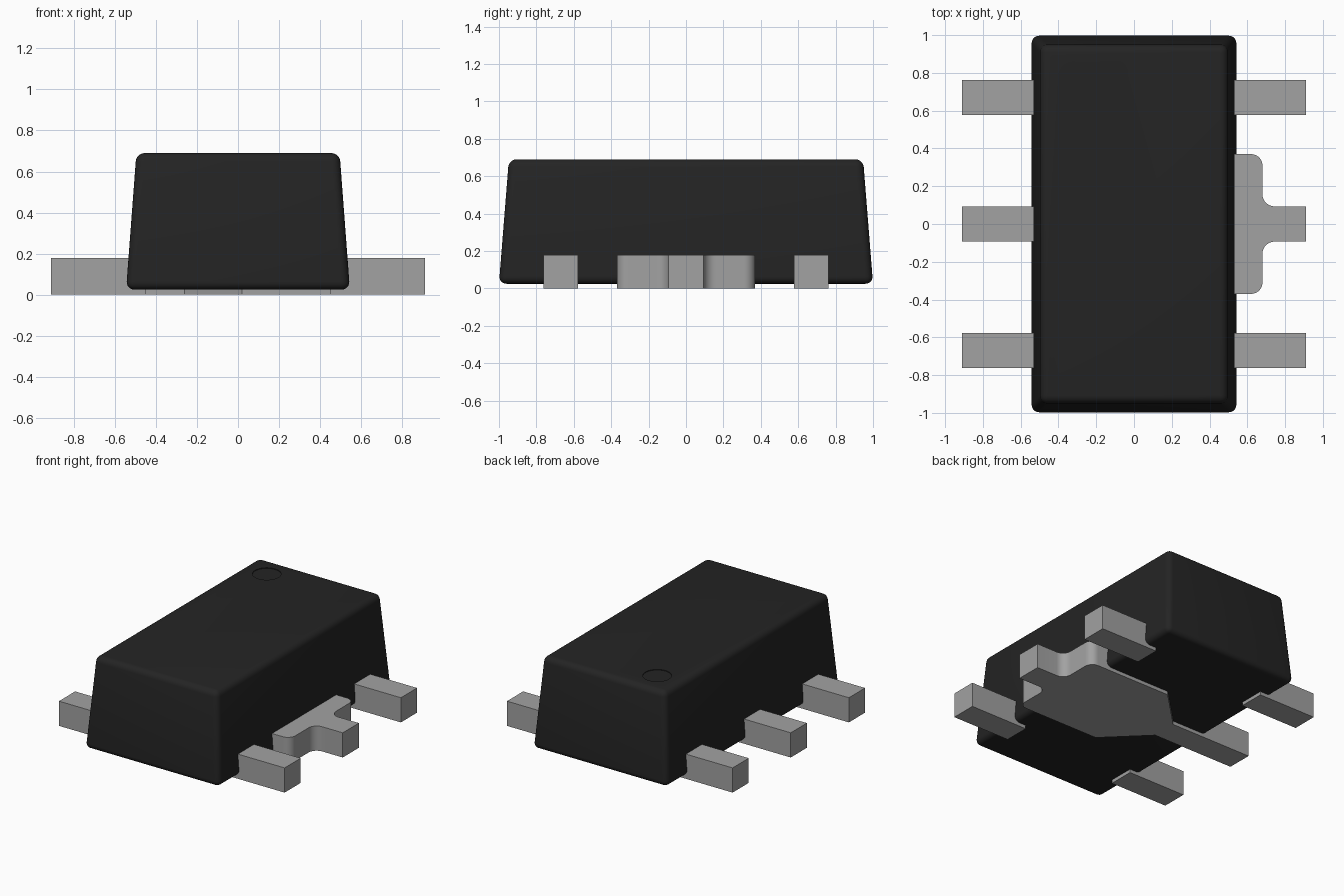
import bpy, bmesh, math

old = bpy.data.objects.get("Cube")
if old:
    bpy.data.objects.remove(old, do_unlink=True)


def material(name, rgb, rough):
    m = bpy.data.materials.new(name)
    m.use_nodes = True
    m.diffuse_color = (*rgb, 1)
    bsdf = m.node_tree.nodes["Principled BSDF"]
    bsdf.inputs["Base Color"].default_value = (*rgb, 1)
    bsdf.inputs["Roughness"].default_value = rough
    return m


plastic = material("black plastic", (0.0175, 0.0175, 0.0175), 0.6)
metal = material("grey metal", (0.36, 0.36, 0.36), 0.5)


def finish(bm, name, mat):
    bmesh.ops.recalc_face_normals(bm, faces=bm.faces)
    me = bpy.data.meshes.new(name)
    bm.to_mesh(me)
    bm.free()
    me.materials.append(mat)
    ob = bpy.data.objects.new(name, me)
    bpy.context.collection.objects.link(ob)
    return ob


def prism(name, outline, z0, z1, mat):
    """Extrude a flat xy outline from z0 up to z1."""
    bm = bmesh.new()
    face = bm.faces.new([bm.verts.new((x, y, z0)) for x, y in outline])
    up = bmesh.ops.extrude_face_region(bm, geom=[face])["geom"]
    verts = [g for g in up if isinstance(g, bmesh.types.BMVert)]
    bmesh.ops.translate(bm, verts=verts, vec=(0, 0, z1 - z0))
    return finish(bm, name, mat)


def arc(cx, cy, r, a0, a1, n=8):
    angles = [math.radians(a0 + (a1 - a0) * i / n) for i in range(n + 1)]
    return [(cx + r * math.cos(a), cy + r * math.sin(a)) for a in angles]


def activate(ob):
    bpy.ops.object.select_all(action='DESELECT')
    ob.select_set(True)
    bpy.context.view_layer.objects.active = ob


def smooth(ob, degrees=30):
    activate(ob)
    bpy.ops.object.shade_smooth_by_angle(angle=math.radians(degrees))


# Body: tapered block with rounded edges
BOTTOM, TOP = 0.025, 0.69
bm = bmesh.new()
bmesh.ops.create_cube(bm, size=2)
for v in bm.verts:
    hx, hy, z = (0.495, 0.947, TOP) if v.co.z > 0 else (0.545, 1.0, BOTTOM)
    v.co = (v.co.x * hx, v.co.y * hy, z)
body = finish(bm, "body", plastic)
bevel = body.modifiers.new("rounded edges", 'BEVEL')
bevel.width = 0.04
bevel.segments = 5

# Shallow round pin-one recess in the top face
cutter = prism("recess_cutter", arc(-0.30, 0.76, 0.095, 0, 350, 35), TOP - 0.005, TOP + 0.1, plastic)
cutter.hide_render = True
cut = body.modifiers.new("recess", 'BOOLEAN')
cut.operation = 'DIFFERENCE'
cut.solver = 'EXACT'
cut.object = cutter
activate(body)
for mod in ("rounded edges", "recess"):
    bpy.ops.object.modifier_apply(modifier=mod)
bpy.data.objects.remove(cutter, do_unlink=True)
smooth(body)

# Four corner leads, reaching a little way under the body
HALF, LEAD_TOP, REACH = 0.093, 0.18, 0.91
for sx, side in ((1, "left"), (-1, "right")):
    for sy, end in ((-1, "front"), (1, "back")):
        y = sy * 0.67
        prism(f"{end}_{side}_lead",
              [(sx * 0.45, y - HALF), (sx * REACH, y - HALF),
               (sx * REACH, y + HALF), (sx * 0.45, y + HALF)], 0, LEAD_TOP, metal)

# Centre tab: narrow lead widening to a pad, then a filleted neck
half = [(-REACH, HALF), (-0.26, HALF), (0.02, 0.37)]
half += arc(0.62, 0.31, 0.06, 90, 0)
half += arc(0.745, HALF + 0.065, 0.065, 180, 270)
half += [(REACH, HALF)]
tab = prism("centre_tab", half + [(x, -y) for x, y in reversed(half)], 0, LEAD_TOP, metal)
smooth(tab)
